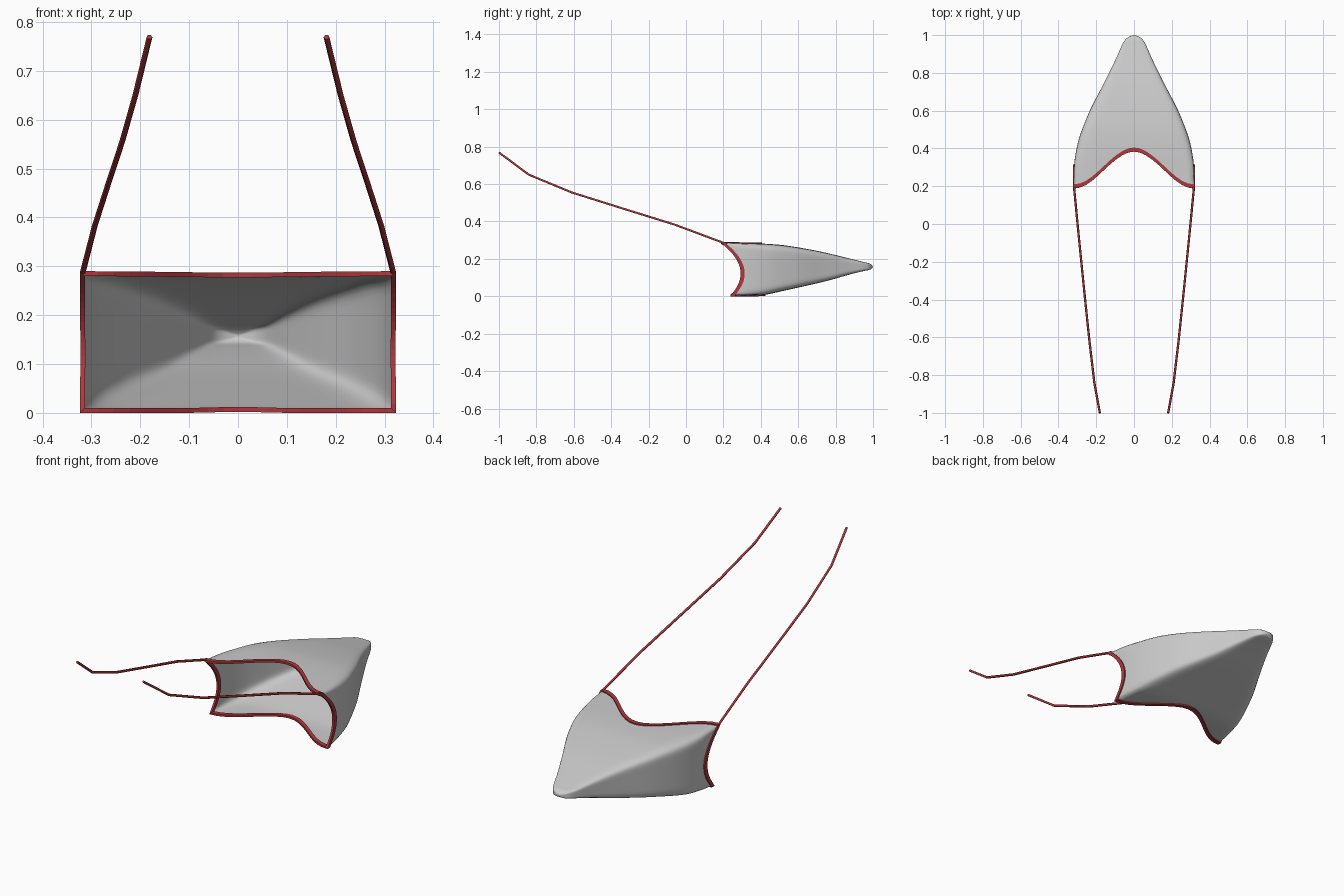
import bpy, bmesh, math

if "Cube" in bpy.data.objects:
    bpy.data.objects.remove(bpy.data.objects["Cube"])

red = bpy.data.materials.new("red_rope")
red.diffuse_color = (0.42, 0.04, 0.045, 1)
red.use_nodes = True
red.node_tree.nodes["Principled BSDF"].inputs["Base Color"].default_value = red.diffuse_color


def interp(pts, y):
    """Smooth (cubic Hermite) interpolation through (y, value) points."""
    y = min(max(y, pts[0][0]), pts[-1][0])

    def slope(i):
        a, b = pts[max(i - 1, 0)], pts[min(i + 1, len(pts) - 1)]
        return (b[1] - a[1]) / (b[0] - a[0])
    for i in range(len(pts) - 1):
        (x0, v0), (x1, v1) = pts[i], pts[i + 1]
        if y <= x1:
            h = x1 - x0
            t = (y - x0) / h
            return ((2*t**3 - 3*t*t + 1) * v0 + (t**3 - 2*t*t + t) * h * slope(i)
                    + (3*t*t - 2*t**3) * v1 + (t**3 - t*t) * h * slope(i + 1))


# Bag profiles along y: half width, top height, bottom height
WIDTH = [(0.19, .318), (.31, .317), (.4, .304), (.475, .284), (.58, .243), (.635, .217),
         (.75, .157), (.87, .098), (.95, .062), (.98, .043), (.994, .022), (1, 0)]
TOP = [(0.19, .285), (.34, .283), (.42, .281), (.53, .272), (.71, .241), (.87, .203),
       (.95, .183), (.98, .176), (.994, .167), (1, .157)]
BOTTOM = [(0.19, .005), (.36, .005), (.42, .008), (.525, .03), (.745, .08), (.87, .115),
          (.95, .135), (.98, .141), (.994, .148), (1, .157)]


def mouth_y(u, v):
    """Scalloped front edge of the net."""
    if abs(v) == 1:
        corner, depth = (.2, .195) if v > 0 else (.25, .165)
        return corner + depth * (0.5 + 0.5 * math.cos(math.pi * u))
    return .302 - .077 * v * v - .025 * v


def bag_point(u, v, t):
    y0 = mouth_y(u, v)
    y = y0 + (1 - y0) * t
    # corners soften towards the tip
    p = 14 - 9 * t
    norm = (abs(u)**p + abs(v)**p) ** (1 / p)
    k = min(1, t * 4)
    s = 1 + (1 / norm - 1) * k
    w, zt, zb = interp(WIDTH, y), interp(TOP, y), interp(BOTTOM, y)
    return (u * s * w, y, (zt + zb) / 2 + v * s * (zt - zb) / 2)


# Perimeter of the mouth as a unit square
N = 20
steps = [-1 + 2 * i / N for i in range(N)]
perimeter = ([(a, -1) for a in steps] + [(1, a) for a in steps]
             + [(-a, 1) for a in steps] + [(-1, -a) for a in steps])


def grid_object(name, rings, closed_rings):
    """Skin a list of closed rings of points."""
    bm = bmesh.new()
    rows = [[bm.verts.new(p) for p in ring] for ring in rings]
    pairs = list(zip(rows, rows[1:]))
    if closed_rings:
        pairs.append((rows[-1], rows[0]))
    for a, b in pairs:
        n = len(a)
        for i in range(n):
            j = (i + 1) % n
            bm.faces.new((a[i], a[j], b[j], b[i]))
    bmesh.ops.remove_doubles(bm, verts=bm.verts, dist=1e-5)
    bmesh.ops.recalc_face_normals(bm, faces=bm.faces)
    mesh = bpy.data.meshes.new(name)
    bm.to_mesh(mesh)
    bm.free()
    obj = bpy.data.objects.new(name, mesh)
    bpy.context.collection.objects.link(obj)
    return obj


# Net bag, open at the front and closing to a rounded tip
ts = [1 - (1 - i / 36) ** 1.5 for i in range(37)]
bag = grid_object("net_bag", [[bag_point(u, v, t) for u, v in perimeter] for t in ts], False)
for f in bag.data.polygons:
    f.use_smooth = True

# Red band around the mouth
sections = []
for u, v in perimeter:
    x, y, z = bag_point(u, v, 0)
    ox, oz = (u if abs(u) == 1 else 0), (v if abs(v) == 1 else 0)
    sections.append([(x + ox * d, y + dy, z + oz * d)
                     for d, dy in ((.005, -.012), (.005, .01), (-.005, .01), (-.005, -.012))])
band = grid_object("mouth_band", sections, True)
band.data.materials.append(red)

# Tow ropes from the upper mouth corners
ROPE = [(.318, .2, .286), (.293, -.06, .383), (.265, -.34, .47),
        (.237, -.61, .555), (.21, -.84, .65), (.181, -1, .769)]
for side, label in ((1, "right"), (-1, "left")):
    curve = bpy.data.curves.new(label + "_tow_rope", 'CURVE')
    curve.dimensions = '3D'
    curve.bevel_depth = .006
    curve.bevel_resolution = 1
    curve.use_fill_caps = True
    spline = curve.splines.new('POLY')
    spline.points.add(len(ROPE) - 1)
    for pt, (x, y, z) in zip(spline.points, ROPE):
        pt.co = (side * x, y, z, 1)
    curve.materials.append(red)
    rope = bpy.data.objects.new(label + "_tow_rope", curve)
    bpy.context.collection.objects.link(rope)
